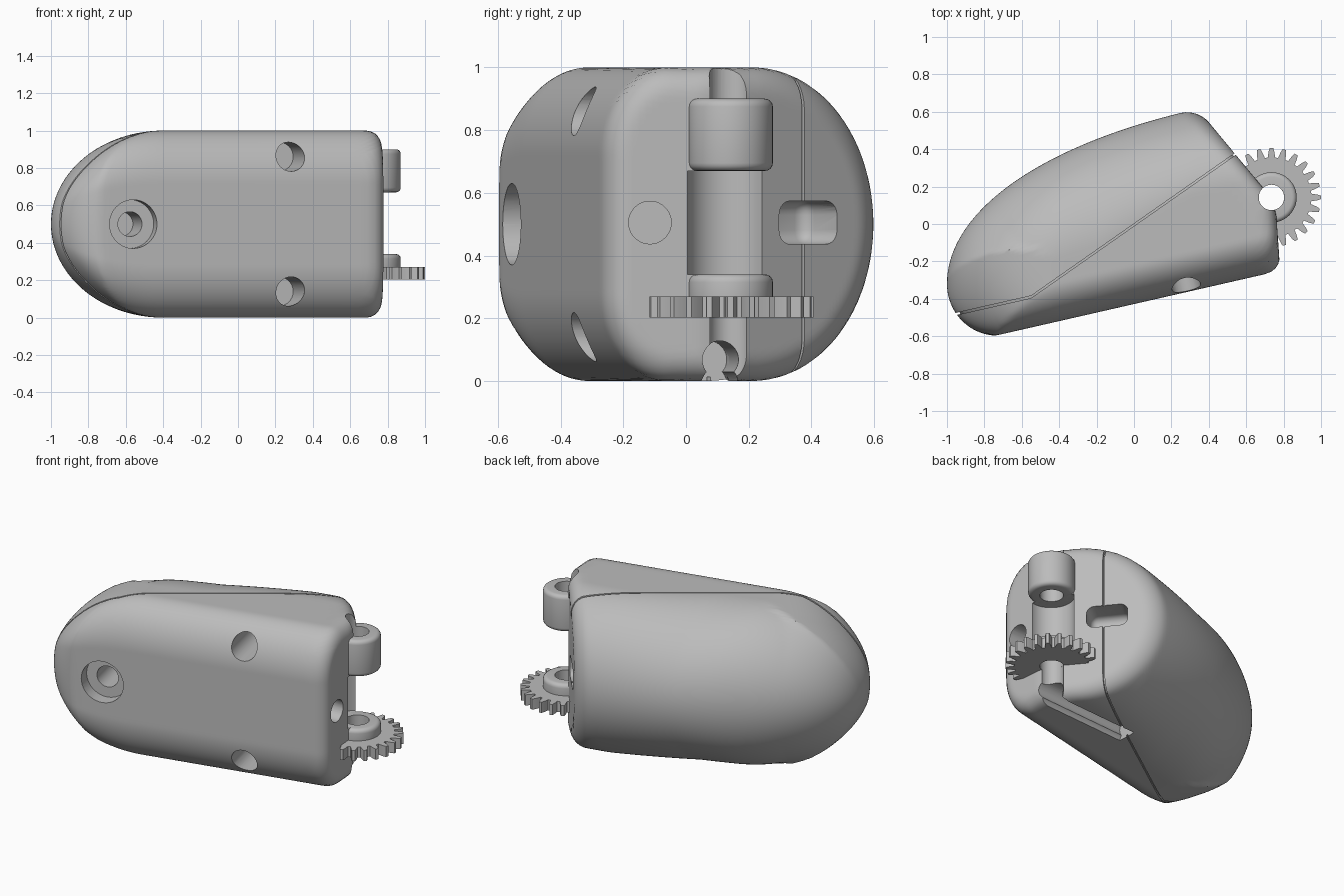
import bpy, bmesh, math
from math import sqrt, hypot, sin, cos, pi
from mathutils import Vector

if "Cube" in bpy.data.objects:
    bpy.data.objects.remove(bpy.data.objects["Cube"])

grey = bpy.data.materials.new("plain grey")
grey.use_nodes = True
COLOUR = (0.5, 0.5, 0.5, 1)
grey.diffuse_color = COLOUR
grey.node_tree.nodes["Principled BSDF"].inputs["Base Color"].default_value = COLOUR

HINGE = Vector((0.735, 0.142, 0))
BORE = 0.068
INWARD = Vector((-0.22, 0.975, 0))        # into the sloping front face
BACK_END = Vector((0.77, 0.638, 0))       # outward from the slanted end face
SEAM = [(-1.3, -0.56), (-0.55, -0.39), (0.95, 0.66)]


def make_object(name, bm):
    bmesh.ops.recalc_face_normals(bm, faces=bm.faces)
    mesh = bpy.data.meshes.new(name)
    bm.to_mesh(mesh)
    bm.free()
    mesh.materials.append(grey)
    ob = bpy.data.objects.new(name, mesh)
    bpy.context.collection.objects.link(ob)
    return ob


def duplicate(ob, name):
    twin = ob.copy()
    twin.data = ob.data.copy()
    twin.name = name
    bpy.context.collection.objects.link(twin)
    return twin


def select(ob):
    bpy.ops.object.select_all(action='DESELECT')
    ob.select_set(True)
    bpy.context.view_layer.objects.active = ob


def smooth(ob, degrees=32):
    select(ob)
    bpy.ops.object.shade_smooth_by_angle(angle=math.radians(degrees))


def boolean(ob, cutter, operation='DIFFERENCE'):
    mod = ob.modifiers.new("cut", 'BOOLEAN')
    mod.operation, mod.object, mod.solver = operation, cutter, 'EXACT'
    select(ob)
    bpy.ops.object.modifier_apply(modifier=mod.name)
    bpy.data.objects.remove(cutter)


def rod(start, direction, length, radius):
    """Round cutter from a start point along a direction."""
    bm = bmesh.new()
    bmesh.ops.create_cone(bm, cap_ends=True, segments=40, radius1=radius,
                          radius2=radius, depth=length)
    ob = make_object("cutter", bm)
    d = Vector(direction).normalized()
    ob.rotation_mode = 'QUATERNION'
    ob.rotation_quaternion = d.to_track_quat('Z', 'Y')
    ob.location = Vector(start) + d * length / 2
    bpy.context.view_layer.update()
    return ob


def prism(name, outline, z0, z1):
    bm = bmesh.new()
    face = bm.faces.new([bm.verts.new((x, y, z0)) for x, y in outline])
    top = bmesh.ops.extrude_face_region(bm, geom=[face])
    verts = [g for g in top["geom"] if isinstance(g, bmesh.types.BMVert)]
    bmesh.ops.translate(bm, verts=verts, vec=(0, 0, z1 - z0))
    return make_object(name, bm)


def lathe(name, profile, centre, steps=48):
    """Closed (radius, height) profile turned round a vertical axis."""
    bm = bmesh.new()
    rings = [[bm.verts.new((centre.x + r * cos(2 * pi * i / steps),
                            centre.y + r * sin(2 * pi * i / steps), z))
              for r, z in profile] for i in range(steps)]
    n = len(profile)
    for i in range(steps):
        a, b = rings[i], rings[(i + 1) % steps]
        for j in range(n):
            k = (j + 1) % n
            bm.faces.new((a[j], b[j], b[k], a[k]))
    return make_object(name, bm)


# Body shape: fingertip section that changes along x, with two end planes
def section(x, y, z):
    z = abs(z)
    if x < -0.9995 or z > 0.56:
        return 1.0
    t = max(0, (-0.4 - x) / 0.6)
    half = 0.5 * sqrt(max(1e-6, 1 - t * t))
    back = -0.32 + 1.055 * sqrt(max(0, 1 - ((x - 1.5) / 2.5) ** 2))
    front = -0.428 + 0.228 * x
    # tip rounding shrinks towards the top and bottom
    tip = -0.4 + (x + 0.4) / sqrt(max(0.01, 1 - 4 * z * z))
    if tip < -0.73:
        front = max(front, -0.32 - 0.277 * sqrt(max(0, 1 - ((tip + 0.73) / 0.27) ** 2)))
    thick = max(back - front, 1e-3)
    depth = min(0.45 + 0.15 * min(1, max(0, (0.3 - x) / 0.6)), thick * 0.62)
    ry, rz = min(0.21, thick * 0.35), half * 0.56
    if y > back - depth:
        return (hypot((y - back + depth) / depth, z / half) - 1) * 0.45
    qy, qz = (front + ry - y) / ry, (z - half + rz) / rz
    return (hypot(max(qy, 0), max(qz, 0)) - 1) * 0.25


def rounded_max(a, b, r):
    if a > -r and b > -r:
        return hypot(a + r, b + r) - r
    return max(a, b)


def body_field(p):
    ends = rounded_max(p.x * BACK_END.x + p.y * BACK_END.y - 0.655,
                       p.x * 0.997 + p.y * 0.07 - 0.762, 0.05)
    return rounded_max(section(p.x, p.y, p.z), ends, 0.08)


bm = bmesh.new()
bmesh.ops.create_cube(bm, size=2)
bmesh.ops.subdivide_edges(bm, edges=bm.edges, cuts=55, use_grid_fill=True)
for v in bm.verts:
    c = [math.tan(q * pi / 4) for q in v.co]
    ray = Vector((c[0] + 0.1 * c[1], 0.6 * c[1] + 0.25 * c[0], 0.5 * c[2])).normalized()
    lo, hi = 0.0, 1.6
    for _ in range(20):
        mid = (lo + hi) / 2
        if body_field(ray * mid) < 0:
            lo = mid
        else:
            hi = mid
    v.co = ray * lo + Vector((0, 0, 0.5))
body = make_object("front_shell", bm)

# Shallow groove along the seam
core = duplicate(body, "cutter")
core.scale = (0.985, 0.975, 0.975)
core.location.z = 0.5 * (1 - core.scale.z)
g = 0.006
groove = prism("cutter", [(x, y - g) for x, y in SEAM]
               + [(x, y + g) for x, y in reversed(SEAM)], -0.3, 1.3)
bpy.context.view_layer.update()
boolean(groove, core)
boolean(body, groove)

# Screw holes in the front and the end, hinge bore and hinge channel
screw = Vector((-0.56, -0.555, 0.5))
boolean(body, rod(screw - INWARD * 0.2, INWARD, 0.28, 0.13))
boolean(body, rod(screw, INWARD, 0.3, 0.066))
for z in (0.14, 0.86):
    boolean(body, rod(Vector((0.285, -0.36, z)) - INWARD * 0.2, INWARD, 0.5, 0.078))
boolean(body, rod((0.5, -0.115, 0.505), (1, 0, 0), 0.5, BORE))
boolean(body, rod(HINGE - Vector((0, 0, 0.1)), (0, 0, 1), 1.2, BORE))
boolean(body, rod(HINGE + Vector((0, -0.005, 0.34)), (0, 0, 1), 0.33, 0.135))

# Cord channel in the underside, from the hinge bore to the seam
for z in (-0.01, 0.068):
    boolean(body, rod((0.79, 0.115, z), (-0.68, -0.045, 0), 0.68, 0.06))

# Round-ended slot across the seam on the slanted end
along = Vector((-BACK_END.y, BACK_END.x, 0))
mid = Vector((0.53, 0.391, 0))
corners = [mid + along * a + BACK_END * b
           for a, b in ((-0.12, 0.2), (0.12, 0.2), (0.12, -0.16), (-0.12, -0.16))]
slot = prism("cutter", [(p.x, p.y) for p in corners], 0.436, 0.574)
select(slot)
bev = slot.modifiers.new("round", 'BEVEL')
bev.width, bev.segments = 0.045, 5
bpy.ops.object.modifier_apply(modifier=bev.name)
boolean(body, slot)

# Split along the bent seam into a front shell and a back cover
cover = duplicate(body, "back_cover")
for part, operation in ((body, 'DIFFERENCE'), (cover, 'INTERSECT')):
    region = prism("cutter", SEAM + [(0.95, 1.3), (-1.3, 1.3)], -0.3, 1.3)
    boolean(part, region, operation)
    smooth(part)


# Hinge barrels with softened rims
def barrel(name, z0, z1, r=0.135, b=0.025):
    arc = [(r - b + b * sin(a * pi / 8), b - b * cos(a * pi / 8)) for a in range(5)]
    profile = [(BORE, z0)] + [(p, z0 + q) for p, q in arc]
    profile += [(p, z1 - q) for p, q in reversed(arc)] + [(BORE, z1)]
    smooth(lathe(name, profile, HINGE))


barrel("upper_hinge_barrel", 0.67, 0.9)
barrel("lower_hinge_barrel", 0.22, 0.34)

# Gear wheel with tapered teeth
TEETH = 24
outline = []
for i in range(TEETH):
    for offset, r in ((-0.36, 0.214), (-0.24, 0.245), (-0.13, 0.265),
                      (0.13, 0.265), (0.24, 0.245), (0.36, 0.214)):
        a = 2 * pi * (i + offset) / TEETH
        outline.append((HINGE.x + r * cos(a), HINGE.y + r * sin(a)))
gear = prism("gear_wheel", outline, 0.203, 0.27)
boolean(gear, rod(HINGE, (0, 0, 1), 0.5, BORE))
smooth(gear, 20)
